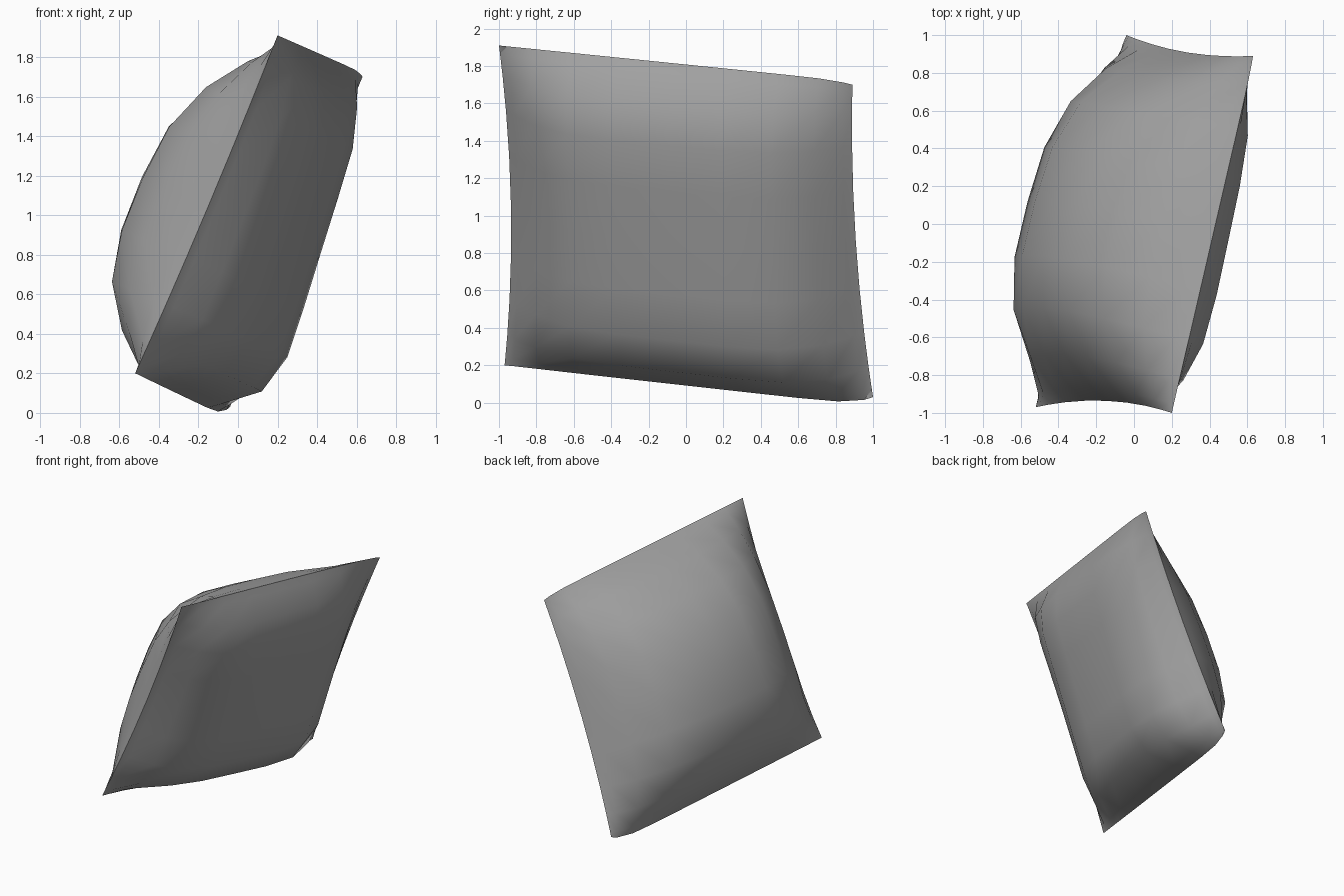
import bpy
import bmesh
import math
from mathutils import Vector

cube = bpy.data.objects.get("Cube")
if cube:
    bpy.data.objects.remove(cube, do_unlink=True)

DIVISIONS = 10

# Seam corners of the tilted cushion
top_front = Vector((0.20, -1.00, 1.91))
low_front = Vector((-0.52, -0.97, 0.20))
top_back = Vector((0.63, 0.89, 1.70))
low_back = Vector((-0.04, 1.00, 0.03))

across = top_back + low_back - top_front - low_front
upward = top_front + top_back - low_front - low_back
normal = across.cross(upward).normalized()


def seam_point(s, t):
    """Seam surface: upright sides drawn inwards, long edges bowed at the back."""
    bow = (1 + s) / 2 * (1 - s ** 10)
    t_bowed = t * (1 + (0.04 - 0.019 * t) * bow)
    s *= 1 - (0.045 - 0.006 * s) * (1 - t * t)
    low = low_front.lerp(low_back, (s + 1) / 2)
    top = top_front.lerp(top_back, (s + 1) / 2)
    return low.lerp(top, (t_bowed + 1) / 2)


def swell(x, power, softness=1.0):
    return max(0.0, 1 - abs(x) ** power) ** softness


def full_side(s, t):
    """Deep padding that slopes gently to the top and drops at the bottom."""
    width = swell(s, 3.0 if s > 0 else 3.4)
    height = swell(t, 2.5 if t > 0 else 3.8)
    return -0.545 * (1 - 0.06 * s) * width * height


def flat_side(s, t):
    """Shallow plateau with a thin flange along the seam."""
    lean = 1 - 0.25 * t - 0.12 * s * t
    return 0.28 * lean * swell(s, 5, 1.5) * swell(t, 8, 1.5)


# Two padded panels, joined along the seam
bm = bmesh.new()
for depth in (full_side, flat_side):
    panel = bmesh.ops.create_grid(bm, x_segments=DIVISIONS,
                                  y_segments=DIVISIONS, size=1)
    for v in panel["verts"]:
        s = math.sin(v.co.x * math.pi / 2)
        t = math.sin(v.co.y * math.pi / 2)
        v.co = seam_point(s, t) + normal * depth(s, t)
seam = [v for v in bm.verts if v.is_boundary]
bmesh.ops.remove_doubles(bm, verts=seam, dist=0.0005)
bmesh.ops.recalc_face_normals(bm, faces=bm.faces)

mesh = bpy.data.meshes.new("cushion")
bm.to_mesh(mesh)
bm.free()
cushion = bpy.data.objects.new("cushion", mesh)
bpy.context.collection.objects.link(cushion)

# Plain grey fabric
fabric = bpy.data.materials.new("grey fabric")
fabric.use_nodes = True
grey = (0.36, 0.36, 0.36, 1)
fabric.diffuse_color = grey
fabric.node_tree.nodes["Principled BSDF"].inputs["Base Color"].default_value = grey
mesh.materials.append(fabric)

# Smooth padding with a crisp seam
bpy.ops.object.select_all(action="DESELECT")
cushion.select_set(True)
bpy.context.view_layer.objects.active = cushion
bpy.ops.object.shade_smooth_by_angle(angle=math.radians(60))
